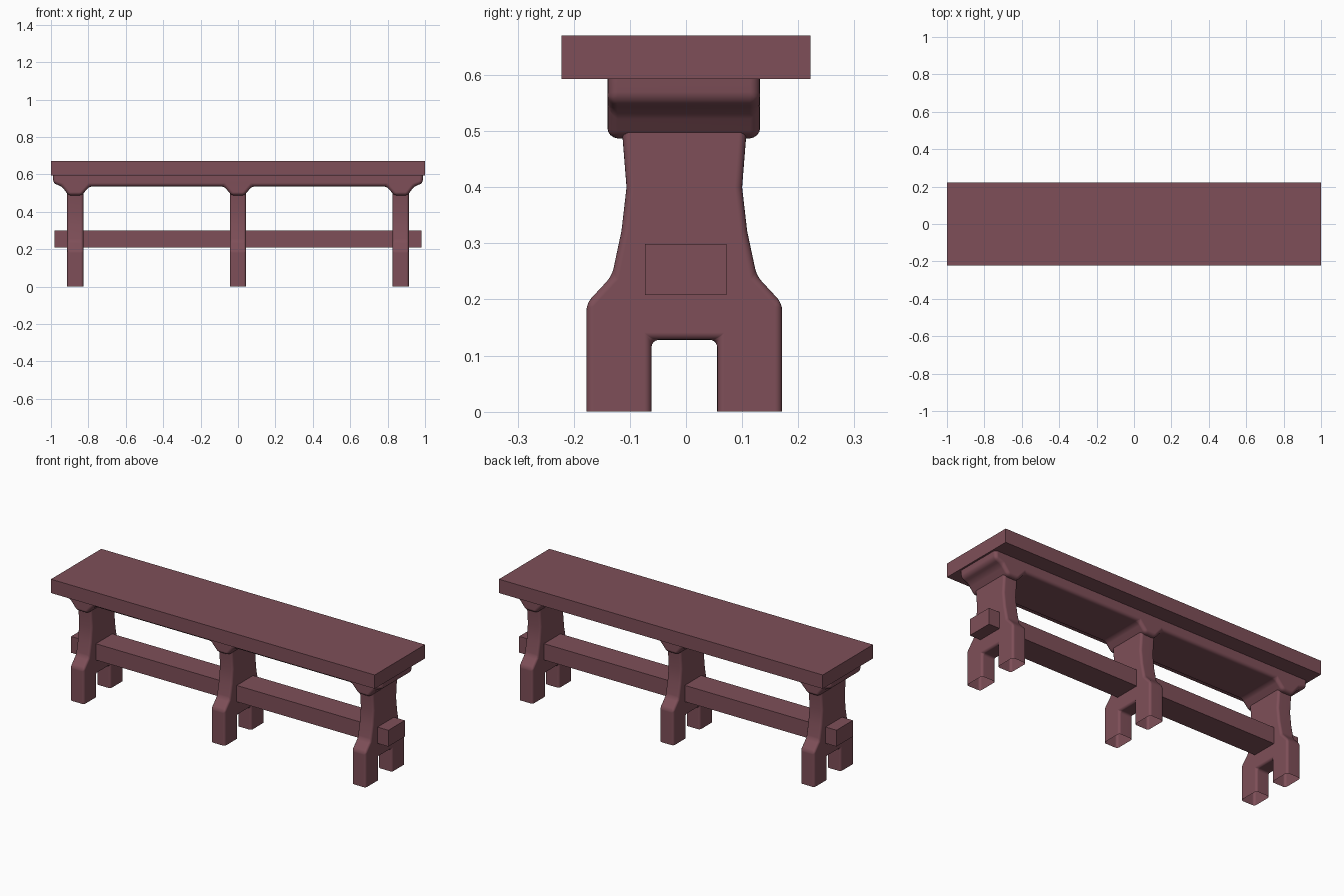
import bpy, bmesh, math
from mathutils import Vector

if "Cube" in bpy.data.objects:
    bpy.data.objects.remove(bpy.data.objects["Cube"])

wood = bpy.data.materials.new("stained_wood")
wood.diffuse_color = (0.21, 0.078, 0.098, 1)
wood.use_nodes = True
wood.node_tree.nodes["Principled BSDF"].inputs["Base Color"].default_value = wood.diffuse_color


def finish(name, bm, smooth=False):
    mesh = bpy.data.meshes.new(name)
    bm.to_mesh(mesh)
    bm.free()
    ob = bpy.data.objects.new(name, mesh)
    bpy.context.collection.objects.link(ob)
    mesh.materials.append(wood)
    if smooth:
        bpy.ops.object.select_all(action='DESELECT')
        ob.select_set(True)
        bpy.context.view_layer.objects.active = ob
        bpy.ops.object.shade_smooth_by_angle(angle=math.radians(40))
        wn = ob.modifiers.new("weighted_normals", 'WEIGHTED_NORMAL')
        wn.keep_sharp = True
    return ob


def box(name, lo, hi):
    bm = bmesh.new()
    bmesh.ops.create_cube(bm, size=1)
    for v in bm.verts:
        v.co = Vector([(a + b) / 2 + c * (b - a) for a, b, c in zip(lo, hi, v.co)])
    return finish(name, bm)


def rounded_profile(name, points, start, depth, open_levels, radius):
    """Extrude a closed profile, open the flat ends at given heights, round the edges."""
    bm = bmesh.new()
    face = bm.faces.new([bm.verts.new(p) for p in points])
    out = bmesh.ops.extrude_face_region(bm, geom=[face])
    moved = [g for g in out["geom"] if isinstance(g, bmesh.types.BMVert)]
    bmesh.ops.translate(bm, vec=Vector(depth), verts=moved)
    bmesh.ops.translate(bm, vec=Vector(start), verts=bm.verts[:])
    bmesh.ops.recalc_face_normals(bm, faces=bm.faces[:])
    hidden = [f for f in bm.faces
              if any(all(abs(v.co.z - z) < 1e-4 for v in f.verts) for z in open_levels)]
    bmesh.ops.delete(bm, geom=hidden, context='FACES')
    edges = [e for e in bm.edges
             if not e.is_boundary and e.calc_face_angle(0) > math.radians(25)]
    bmesh.ops.bevel(bm, geom=edges, offset=radius, offset_type='OFFSET', segments=4,
                    profile=0.5, affect='EDGES', clamp_overlap=True)
    return finish(name, bm, True)


# Seat plank
box("seat", (-1, -0.222, 0.593), (1, 0.222, 0.67))

# Long stretcher passing through the legs
box("stretcher", (-0.98, -0.073, 0.208), (0.98, 0.072, 0.299))

# Shaped rail under the seat, with a corbel over each leg
half = [(0.99, 0.593), (0.987, 0.552), (0.943, 0.536), (0.905, 0.487), (0.837, 0.487),
        (0.793, 0.536), (0.075, 0.536), (0.034, 0.487)]
outline = half + [(-x, z) for x, z in reversed(half)]
rounded_profile("under_seat_rail", [(x, 0, z) for x, z in outline],
                (0, -0.14, 0), (0, 0.272, 0), [0.593], 0.018)

# Trestle legs with two feet and an arch between them
leg_half = [(0.0585, 0), (0.1745, 0), (0.1745, 0.193), (0.129, 0.242), (0.112, 0.322),
            (0.103, 0.40), (0.111, 0.50)]
leg = leg_half + [(-y, z) for y, z in reversed(leg_half)]
leg += [(-0.0585, 0.128), (0.0585, 0.128)]
for label, x in (("left", -0.87), ("middle", 0), ("right", 0.87)):
    rounded_profile(label + "_leg", [(0, y, z) for y, z in leg],
                    (x - 0.043, -0.003, 0), (0.086, 0, 0), [0, 0.50], 0.013)
